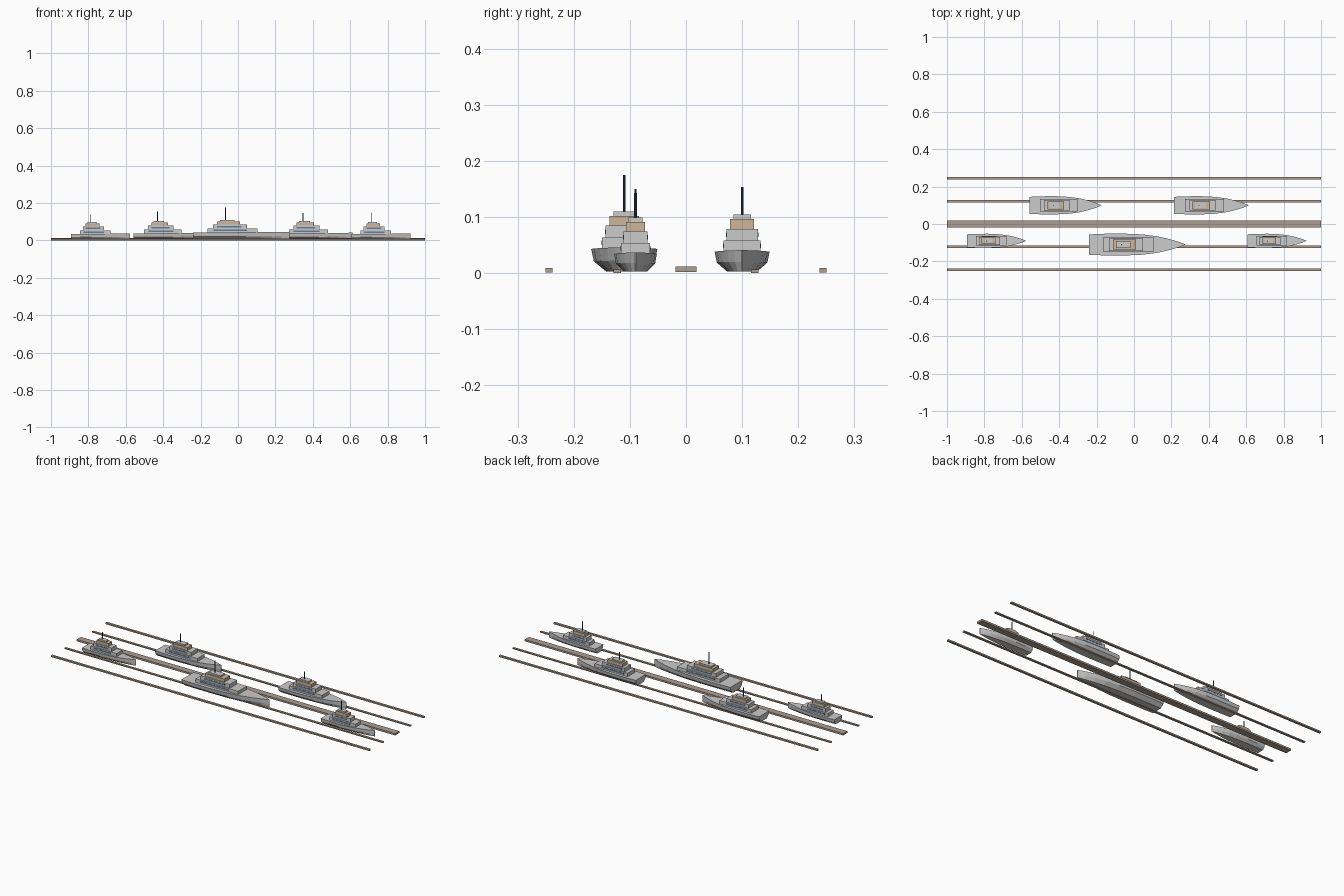
import bpy, bmesh

if "Cube" in bpy.data.objects:
    bpy.data.objects.remove(bpy.data.objects["Cube"])


def material(name, rgb):
    m = bpy.data.materials.new(name)
    m.diffuse_color = (*rgb, 1)
    m.use_nodes = True
    m.node_tree.nodes["Principled BSDF"].inputs["Base Color"].default_value = m.diffuse_color
    return m


TAN = material("tan_paint", (0.62, 0.47, 0.32))
WOOD = material("weathered_wood", (0.42, 0.34, 0.28))
GLASS = material("blue_glass", (0.12, 0.2, 0.32))
NAVY = material("dark_mast", (0.03, 0.05, 0.09))


def finish(bm, name, mat=None):
    bmesh.ops.recalc_face_normals(bm, faces=bm.faces)
    mesh = bpy.data.meshes.new(name)
    bm.to_mesh(mesh)
    bm.free()
    ob = bpy.data.objects.new(name, mesh)
    bpy.context.collection.objects.link(ob)
    if mat:
        mesh.materials.append(mat)
    return ob


def box(name, x0, x1, yc, half, z0, z1, mat=None):
    bm = bmesh.new()
    bmesh.ops.create_cube(bm, size=1)
    for v in bm.verts:
        v.co.x = x0 if v.co.x < 0 else x1
        v.co.y = yc + (half if v.co.y > 0 else -half)
        v.co.z = z0 if v.co.z < 0 else z1
    return finish(bm, name, mat)


# hull stations: fraction of length, width factor
STATIONS = [(0, 0.92), (0.15, 0.98), (0.35, 1), (0.55, 0.92),
            (0.7, 0.76), (0.82, 0.53), (0.92, 0.28), (1, 0.02)]
# half cross-section: width factor, height factor
SECTION = [(1, 1), (0.92, 0.45), (0.55, 0)]


def hull(x0, length, yc, half, deck):
    bm = bmesh.new()
    bottom = 0.003
    rings = []
    for t, w in STATIONS:
        sheer = 0.003 * max(0, t - 0.4) / 0.6
        pts = [(-a, h) for a, h in SECTION] + [(a, h) for a, h in reversed(SECTION)]
        rings.append([bm.verts.new((x0 + t * length, yc + a * w * half,
                                    bottom + h * (deck + sheer - bottom)))
                      for a, h in pts])
    n = len(rings[0])
    for a, b in zip(rings, rings[1:]):
        for i in range(n):
            j = (i + 1) % n
            bm.faces.new((a[i], a[j], b[j], b[i]))
    bm.faces.new(rings[0])
    bm.faces.new(rings[-1])
    return finish(bm, "hull")


def ship(x0, length, yc, half, deck, top, mast_top):
    hull(x0, length, yc, half, deck)
    X = lambda t: x0 + t * length
    rise = top - deck
    Z = lambda f: deck + f * rise
    # stepped superstructure
    box("lower_deckhouse", X(0.15), X(0.67), yc, half * 0.67, deck - 0.002, Z(0.3))
    box("middle_deckhouse", X(0.205), X(0.56), yc, half * 0.57, Z(0.3), Z(0.62))
    box("bridge", X(0.25), X(0.485), yc, half * 0.44, Z(0.62), Z(0.88), TAN)
    box("bridge_roof", X(0.28), X(0.43), yc, half * 0.32, Z(0.88), top)
    # side window bands
    box("lower_windows", X(0.21), X(0.56), yc, half * 0.67 + 0.001, Z(0.1), Z(0.22), GLASS)
    box("middle_windows", X(0.25), X(0.5), yc, half * 0.57 + 0.001, Z(0.4), Z(0.52), GLASS)
    # mast
    bm = bmesh.new()
    bmesh.ops.create_cone(bm, cap_ends=True, segments=8, radius1=0.0024,
                          radius2=0.0022, depth=mast_top - top + 0.004)
    bmesh.ops.translate(bm, verts=bm.verts,
                        vec=(X(0.335), yc, (mast_top + top - 0.004) / 2))
    finish(bm, "mast", NAVY)


# piers
box("main_pier", -1, 1, 0, 0.0188, 0.002, 0.012, WOOD)
for s in (-1, 1):
    box("outer_walkway", -1, 1, s * 0.244, 0.0063, 0.0015, 0.0095, WOOD)
    box("inner_walkway", -1, 1, s * 0.1225, 0.0063, 0, 0.006, WOOD)

# fleet: stern x, length, centre y, half width, deck, roof, mast top
for spec in [(-0.24, 0.515, -0.11, 0.059, 0.043, 0.110, 0.175),
             (-0.56, 0.385, 0.10, 0.049, 0.038, 0.104, 0.153),
             (0.214, 0.398, 0.10, 0.049, 0.038, 0.104, 0.145),
             (-0.893, 0.315, -0.09, 0.038, 0.034, 0.099, 0.137),
             (0.607, 0.315, -0.09, 0.038, 0.034, 0.099, 0.150)]:
    ship(*spec)
